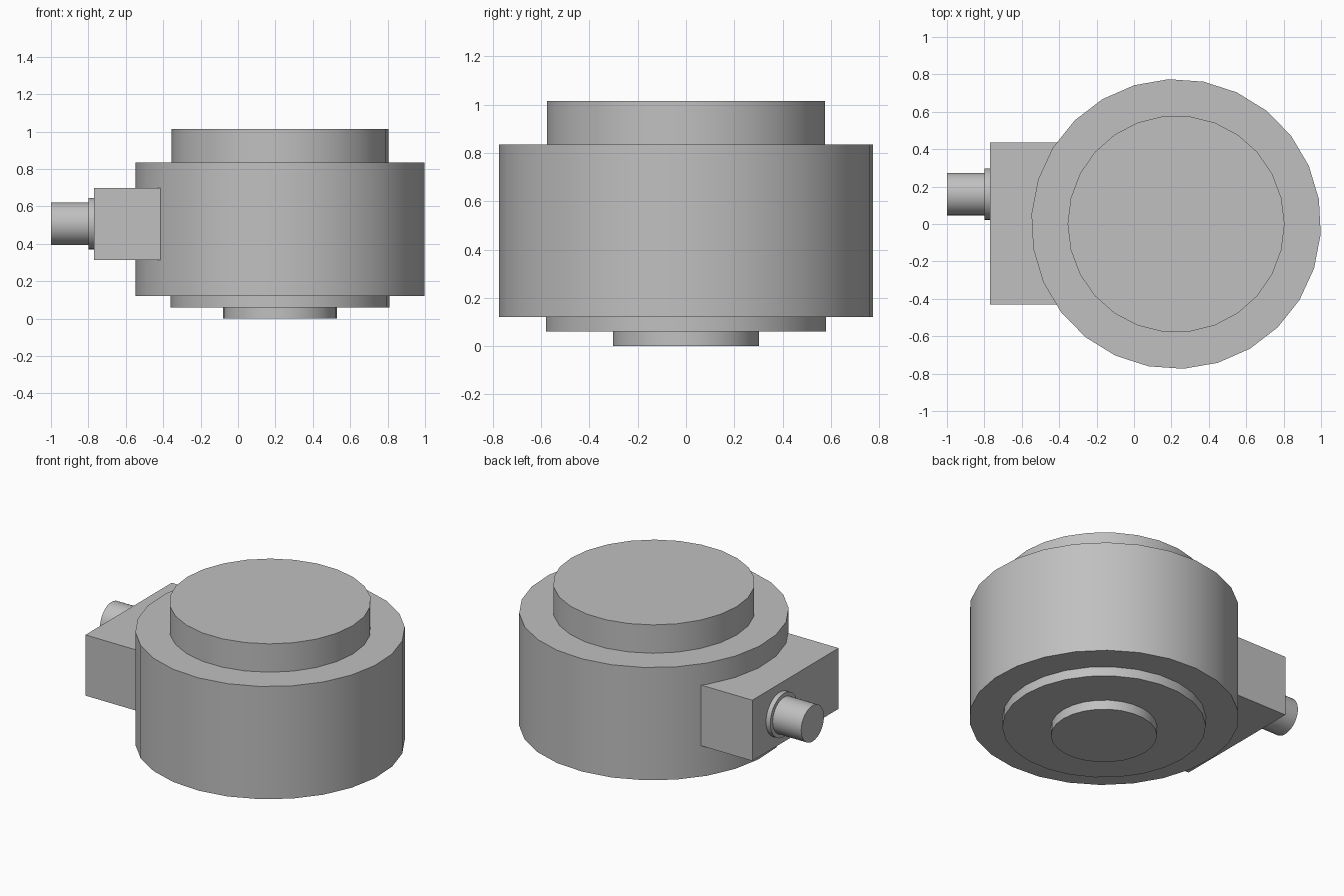
import bpy
from math import radians, pi

default = bpy.data.objects.get("Cube")
if default:
    bpy.data.objects.remove(default, do_unlink=True)

# Single grey metal
GREY = (0.527, 0.527, 0.527, 1.0)
metal = bpy.data.materials.new("grey metal")
metal.use_nodes = True
metal.diffuse_color = GREY
for node in metal.node_tree.nodes:
    if node.type == "BSDF_PRINCIPLED":
        node.inputs["Base Color"].default_value = GREY


def finish(name):
    obj = bpy.context.object
    obj.name = name
    obj.data.materials.append(metal)
    bpy.ops.object.transform_apply(location=False, rotation=True, scale=True)
    bpy.ops.object.shade_smooth_by_angle(angle=radians(30))
    return obj


def disc(name, radius, bottom, top, turn=0.0, sides=26):
    """Upright cylinder on the body axis, with its first corner on +x."""
    bpy.ops.mesh.primitive_cylinder_add(
        vertices=sides, radius=radius, depth=top - bottom,
        location=(AXIS_X, 0, (bottom + top) / 2),
        rotation=(0, 0, radians(turn) - pi / 2))
    return finish(name)


def side_pin(name, radius, x0, x1):
    """Cylinder lying along x on the connector axis."""
    bpy.ops.mesh.primitive_cylinder_add(
        vertices=32, radius=radius, depth=x1 - x0,
        location=((x0 + x1) / 2, 0.16, 0.508), rotation=(0, pi / 2, 0))
    return finish(name)


AXIS_X = 0.225

# Stacked round housing; neighbours sink slightly into the main body
disc("main_body", 0.775, 0.12, 0.835, turn=-4)
disc("top_plate", 0.58, 0.80, 1.015)
disc("bottom_plate", 0.585, 0.06, 0.15)
disc("foot_boss", 0.305, 0.0, 0.09)

# Connector block, running into the side of the body
bpy.ops.mesh.primitive_cube_add(size=1, location=(-0.56, 0.003, 0.507))
bpy.context.object.scale = (0.42, 0.865, 0.385)
finish("connector_block")

# Cable connector
side_pin("connector_collar", 0.138, -0.80, -0.75)
side_pin("connector_pin", 0.114, -1.0, -0.76)
